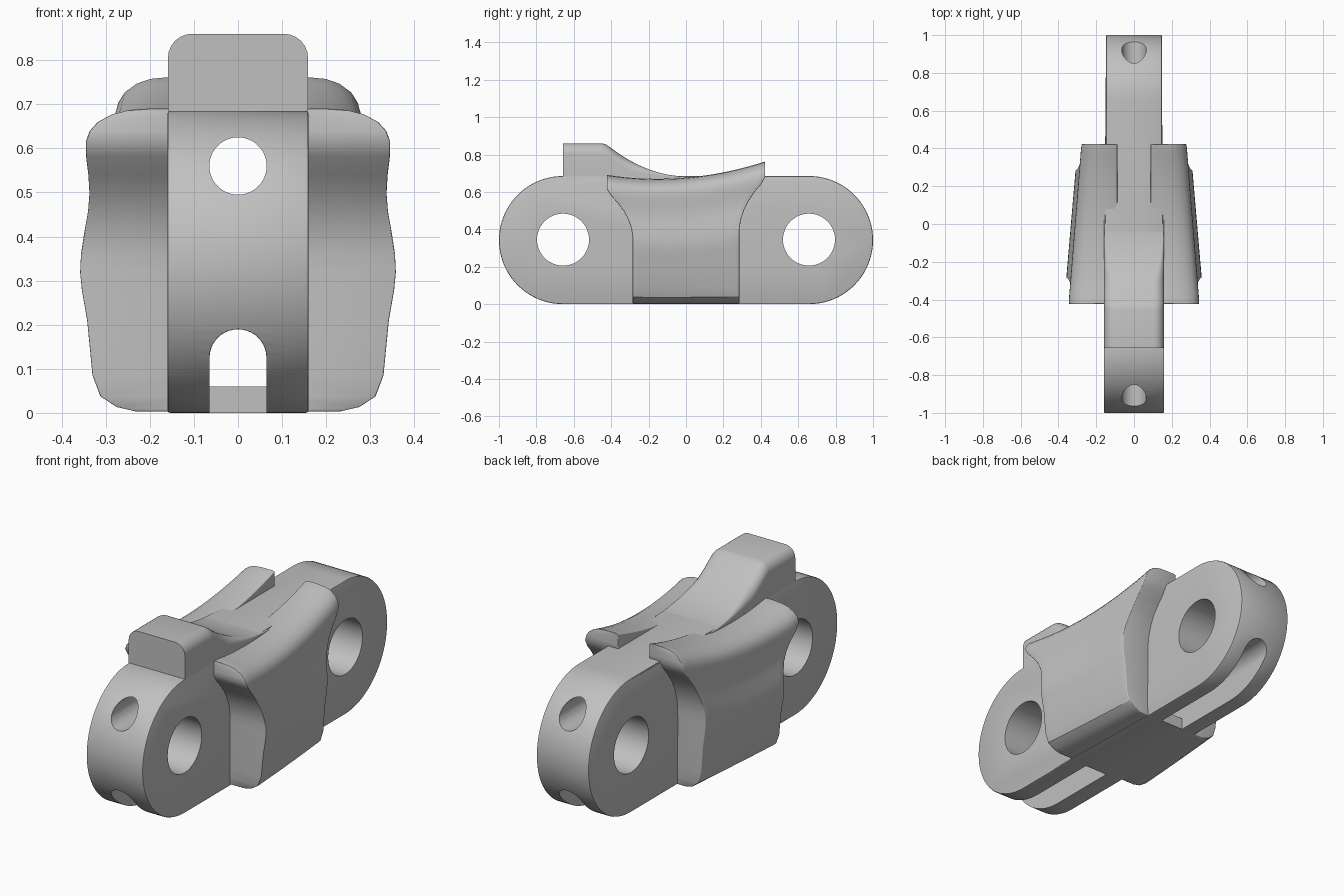
import bpy, bmesh, math
from mathutils import Matrix

cube = bpy.data.objects.get("Cube")
if cube:
    bpy.data.objects.remove(cube)

steel = bpy.data.materials.new("grey_steel")
steel.use_nodes = True
GREY = (0.53, 0.53, 0.53, 1)
steel.diffuse_color = GREY
steel.node_tree.nodes["Principled BSDF"].inputs["Base Color"].default_value = GREY

R = 0.3425          # end radius of the link
CY = 1 - R          # distance of the eyes from the middle
HW = 0.16           # half width of the link


def finish(bm, name):
    bmesh.ops.recalc_face_normals(bm, faces=bm.faces)
    mesh = bpy.data.meshes.new(name)
    bm.to_mesh(mesh)
    bm.free()
    mesh.materials.append(steel)
    ob = bpy.data.objects.new(name, mesh)
    bpy.context.collection.objects.link(ob)
    return ob


def activate(ob):
    bpy.ops.object.select_all(action='DESELECT')
    ob.select_set(True)
    bpy.context.view_layer.objects.active = ob


def apply(ob, kind, **settings):
    activate(ob)
    mod = ob.modifiers.new(kind.lower(), kind)
    for key, value in settings.items():
        setattr(mod, key, value)
    bpy.ops.object.modifier_apply(modifier=mod.name)


def smooth(ob):
    activate(ob)
    bpy.ops.object.shade_smooth_by_angle(angle=math.radians(32))


def loft(bm, rings, capped=True):
    """Join closed rings of points with quads."""
    rows = [[bm.verts.new(p) for p in ring] for ring in rings]
    n = len(rows[0])
    for a, b in zip(rows, rows[1:]):
        for i in range(n):
            j = (i + 1) % n
            bm.faces.new((a[i], a[j], b[j], b[i]))
    if capped:
        bm.faces.new(rows[0])
        bm.faces.new(rows[-1])
    return rows


def arc(cx, cy, r, start, end, steps):
    angles = [math.radians(start + (end - start) * i / steps) for i in range(steps + 1)]
    return [(cx + r * math.cos(a), cy + r * math.sin(a)) for a in angles]


def cut(ob, bm):
    cutter = finish(bm, "cutter")
    cutter.hide_render = True
    apply(ob, 'BOOLEAN', operation='DIFFERENCE', object=cutter, solver='EXACT')
    bpy.data.objects.remove(cutter)


def cylinder(radius, depth, matrix):
    bm = bmesh.new()
    bmesh.ops.create_cone(bm, cap_ends=True, segments=48, radius1=radius,
                          radius2=radius, depth=depth, matrix=matrix)
    return bm


def arch(half, floor, y0, y1):
    """Tunnel with a round roof, running along y."""
    pts = [(half, floor)] + arc(0, 0.125, half, 0, 180, 20) + [(-half, floor)]
    bm = bmesh.new()
    loft(bm, [[(x, y, z) for x, z in pts] for y in (y0, y1)])
    return bm


# Link body: rounded slab, slightly thinner at the back
outline = (arc(CY, R, R, -90, 90, 40) + [(0.28, 2 * R), (-0.28, 2 * R)]
           + arc(-CY, R, R, 90, 270, 40) + [(-0.28, 0), (0.28, 0)])
bm = bmesh.new()
loft(bm, [[(s * (0.148 if y > 0 else HW), y, z) for y, z in outline] for s in (-1, 1)])
link = finish(bm, "link_body")
apply(link, 'BEVEL', width=0.006, segments=2, limit_method='ANGLE',
      angle_limit=math.radians(60))

# Cross eyes, long bore, lower tunnel and open slots
for s in (-1, 1):
    cut(link, cylinder(0.139, 1, Matrix.Translation((0, s * CY, 0.345))
                       @ Matrix.Rotation(math.pi / 2, 4, 'Y')))
cut(link, cylinder(0.065, 3, Matrix.Translation((0, 0, 0.56))
                   @ Matrix.Rotation(math.pi / 2, 4, 'X')))
for s in (-1, 1):
    cut(link, arch(0.065, -0.2, s * 0.29, s * 1.2))
cut(link, arch(0.0645, 0.06, -0.35, 0.35))
smooth(link)

# Lug on top, sweeping down to the body
sweep = [(-CY, 0.86), (-0.45, 0.86), (-0.43, 0.855), (-0.41, 0.842)]
for i in range(1, 13):
    k = i / 12
    sweep.append((-0.41 + 0.43 * k, 0.682 + 0.16 * (1 - k) ** 2.1))
rings = []
for y, z in sweep:
    r = max(0.004, min(0.055, (z - 0.68) * 0.6))
    w = HW - 0.001
    roof = arc(w - r, z - r, r, 0, 90, 6) + arc(r - w, z - r, r, 90, 180, 6)
    rings.append([(x, y, h) for x, h in [(w, 0.66)] + roof + [(-w, 0.66)]])
bm = bmesh.new()
loft(bm, rings)
smooth(finish(bm, "top_lug"))

# Side wing: (height fraction, outer x) levels from bottom to top
levels = [(0, 0.23), (0.015, 0.275), (0.05, 0.312), (0.12, 0.33), (0.3, 0.342),
          (0.4, 0.354), (0.46, 0.358), (0.52, 0.356), (0.59, 0.348), (0.66, 0.338),
          (0.72, 0.333), (0.78, 0.333), (0.84, 0.335), (0.89, 0.334), (0.925, 0.326),
          (0.955, 0.308), (0.98, 0.277), (0.995, 0.238), (1, 0.19)]
STEPS = 18
bm = bmesh.new()
rows = []
for i in range(STEPS + 1):
    u = 2 * i / STEPS - 1
    outer, inner = [], []
    for t, x in levels:
        flare = min(1, max(0, (t - 0.5) / 0.37))
        y = u * (0.285 + 0.138 * flare ** 2)
        top = 0.67 + 0.28 * (0.425 * u + 0.15) ** 2
        z = 0.003 + t * (top - 0.003)
        outer.append(bm.verts.new((x * (1 - 0.24 * (y + 0.28)), y, z)))
        inner.append(bm.verts.new((0.105 if t == 1 else 0.088, y, z)))
    rows.append((outer, inner))
for (o1, i1), (o2, i2) in zip(rows, rows[1:]):
    for j in range(len(levels) - 1):
        bm.faces.new((o1[j], o1[j + 1], o2[j + 1], o2[j]))
        bm.faces.new((i1[j], i1[j + 1], i2[j + 1], i2[j]))
    for j in (0, -1):
        bm.faces.new((o1[j], o2[j], i2[j], i1[j]))
for o, n in (rows[0], rows[-1]):
    for j in range(len(levels) - 1):
        bm.faces.new((o[j], o[j + 1], n[j + 1], n[j]))
wings = finish(bm, "side_wings")
apply(wings, 'BEVEL', width=0.012, segments=3, limit_method='ANGLE',
      angle_limit=math.radians(50))
apply(wings, 'MIRROR')
smooth(wings)
